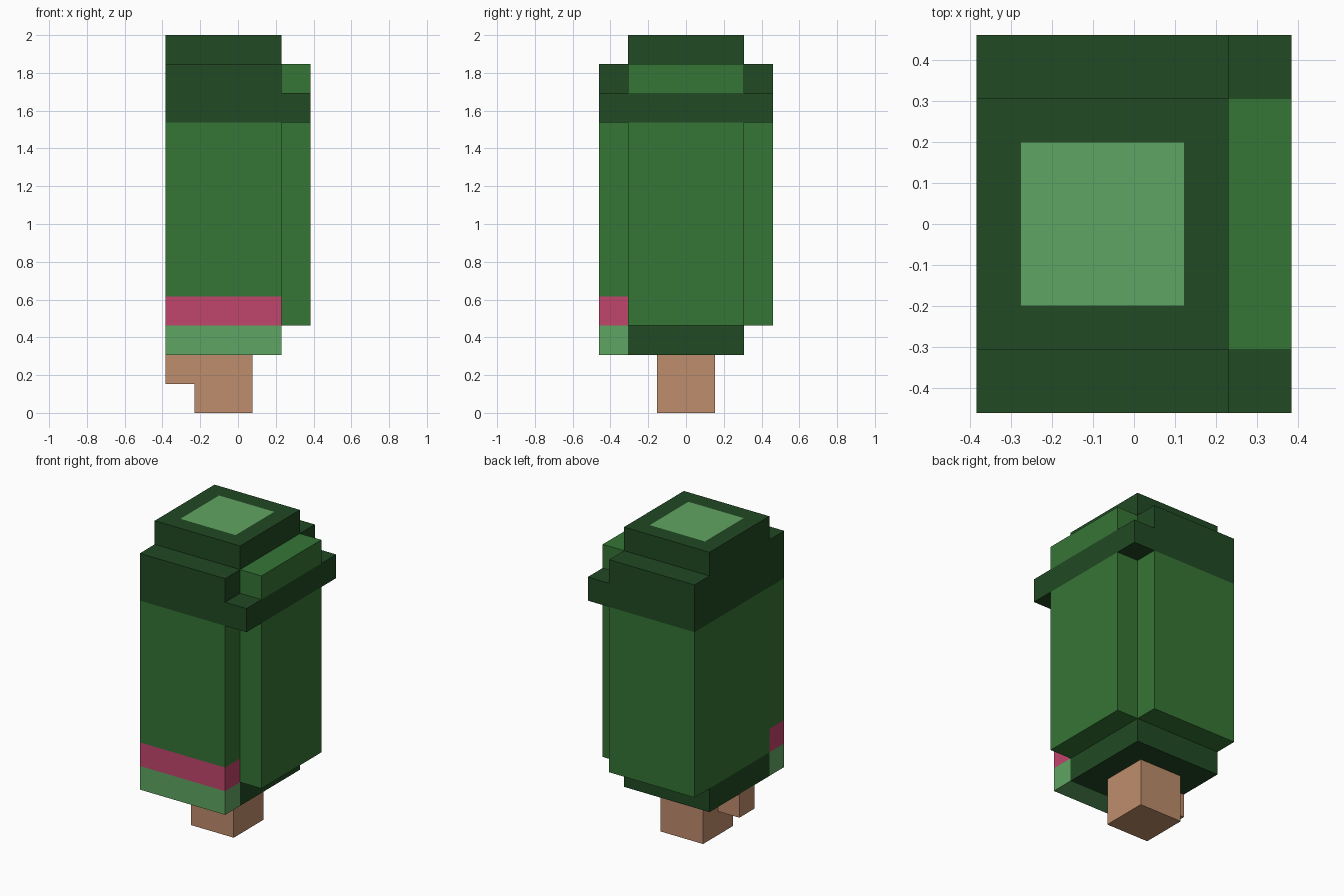
import bpy
import bmesh
from mathutils import Matrix, Vector

if "Cube" in bpy.data.objects:
    bpy.data.objects.remove(bpy.data.objects["Cube"], do_unlink=True)

U = 2 / 13                      # one block unit
ORIGIN = Vector((-2.5, 0, 0))   # grid corner, in block units


def material(name, rgb):
    mat = bpy.data.materials.new(name)
    mat.use_nodes = True
    mat.diffuse_color = (*rgb, 1)
    bsdf = next(n for n in mat.node_tree.nodes if n.type == "BSDF_PRINCIPLED")
    bsdf.inputs["Base Color"].default_value = (*rgb, 1)
    bsdf.inputs["Roughness"].default_value = 0.9
    return mat


DARK = material("dark green", (0.015, 0.067, 0.017))
GREEN = material("leaf green", (0.036, 0.178, 0.036))
LIGHT = material("light green", (0.117, 0.376, 0.125))
PINK = material("pink", (0.533, 0.061, 0.150))
TAN = material("tan wood", (0.515, 0.266, 0.150))


def block(name, x, y, bands, top, patch=None):
    """Box on the unit grid, cut into colour bands of (start height, material)."""
    lo = Vector((x[0], y[0], bands[0][0])) + ORIGIN
    hi = Vector((x[1], y[1], top)) + ORIGIN
    bm = bmesh.new()
    bmesh.ops.create_cube(bm, size=1, matrix=Matrix.Translation((lo + hi) / 2)
                          @ Matrix.Diagonal((*(hi - lo), 1)))
    for z, _ in bands[1:]:
        bmesh.ops.bisect_plane(bm, geom=bm.verts[:] + bm.edges[:] + bm.faces[:],
                               plane_co=(0, 0, z), plane_no=(0, 0, 1))
    mesh = bpy.data.meshes.new(name)
    mats = list(dict.fromkeys(m for _, m in bands))
    for f in bm.faces:
        height = f.calc_center_median().z
        band = [m for z, m in bands if z <= height + 0.001][-1]
        f.material_index = mats.index(band)
    # Optional coloured patch inset into the top face
    if patch:
        mats.append(patch)
        cap = max(bm.faces, key=lambda f: f.calc_center_median().z)
        bmesh.ops.inset_region(bm, faces=[cap], thickness=1)
        cap.material_index = len(mats) - 1
    bmesh.ops.scale(bm, vec=(U, U, U), verts=bm.verts)
    bm.to_mesh(mesh)
    bm.free()
    for m in mats:
        mesh.materials.append(m)
    obj = bpy.data.objects.new(name, mesh)
    bpy.context.collection.objects.link(obj)
    return obj


# Main body: centre column with three side slabs
block("core", (0, 4), (-2, 2), [(2, DARK), (3, GREEN), (10, DARK)], 13, patch=LIGHT)
block("front_slab", (0, 4), (-3, -2),
      [(2, LIGHT), (3, PINK), (4, GREEN), (10, DARK)], 12)
block("back_slab", (0, 4), (2, 3), [(3, GREEN), (10, DARK)], 12)
block("left_slab", (4, 5), (-2, 2), [(3, GREEN), (10, DARK), (11, GREEN)], 12)

# Rim corners beside the left slab
for side, y in (("front", (-3, -2)), ("back", (2, 3))):
    block(side + "_rim_corner", (4, 5), y, [(10, DARK)], 11)

# Stem with a small nub on the right
block("stem", (1, 3), (-1, 1), [(0, TAN)], 2)
block("stem_nub", (0, 1), (-1, 0), [(1, TAN)], 2)
